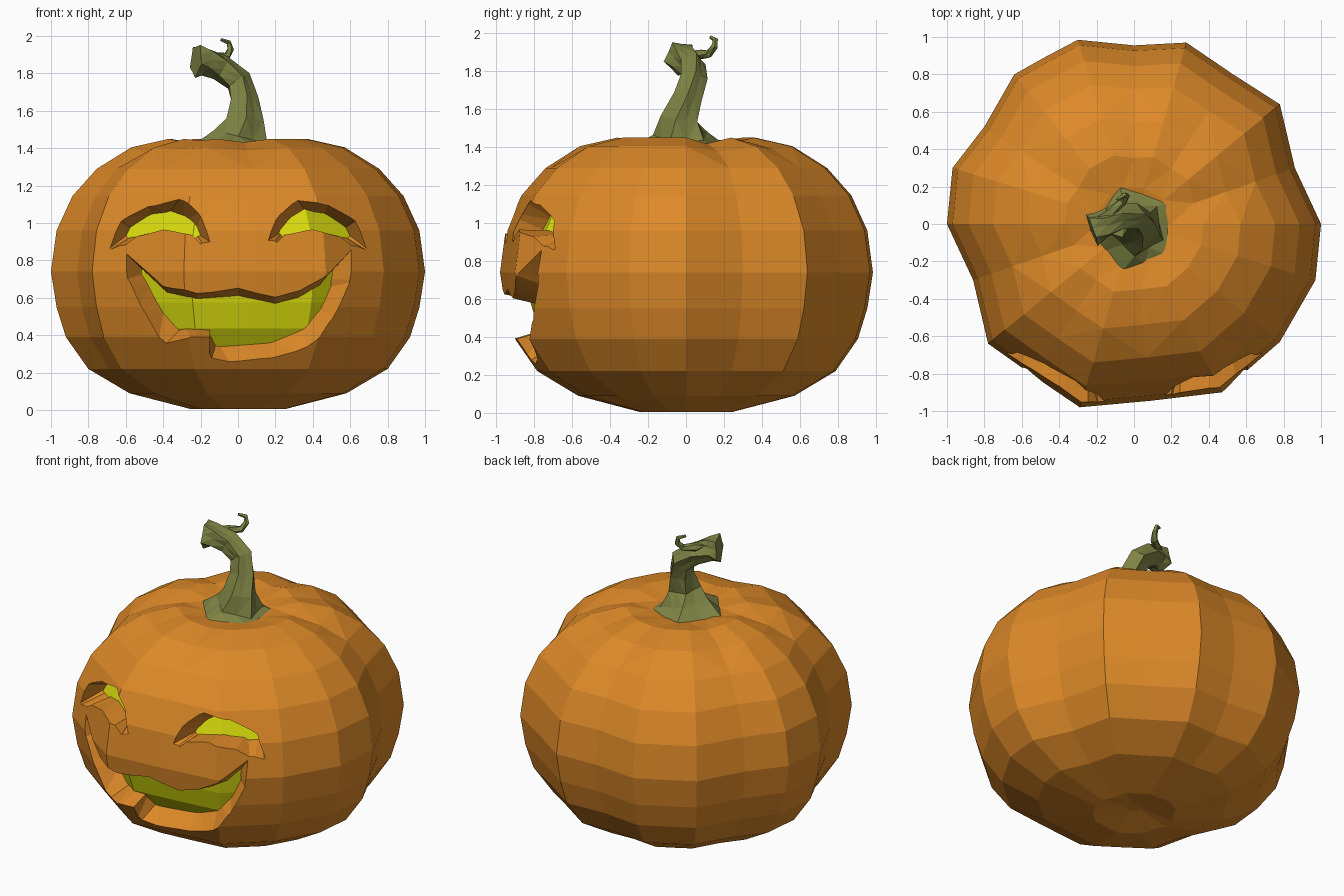
import bpy, bmesh, math
from mathutils import Vector

if "Cube" in bpy.data.objects:
    bpy.data.objects.remove(bpy.data.objects["Cube"])


def material(name, rgb):
    m = bpy.data.materials.new(name)
    m.diffuse_color = (*rgb, 1)
    m.use_nodes = True
    m.node_tree.nodes["Principled BSDF"].inputs["Base Color"].default_value = m.diffuse_color
    return m


ORANGE = material("pumpkin orange", (0.72, 0.25, 0.021))
YELLOW = material("glow yellow", (0.70, 0.72, 0.004))
GREEN = material("stem green", (0.21, 0.23, 0.058))


def make(name, verts, faces, mats, index=0):
    bm = bmesh.new()
    vs = [bm.verts.new(v) for v in verts]
    for f in faces:
        bm.faces.new([vs[i] for i in f])
    bmesh.ops.triangulate(bm, faces=bm.faces[:])
    bmesh.ops.recalc_face_normals(bm, faces=bm.faces[:])
    for f in bm.faces:
        f.material_index = index
    me = bpy.data.meshes.new(name)
    bm.to_mesh(me)
    bm.free()
    ob = bpy.data.objects.new(name, me)
    bpy.context.collection.objects.link(ob)
    for m in mats:
        me.materials.append(m)
    return ob


def skin(rings):
    """Vertices and faces of a capped loft through equal rings."""
    n = len(rings[0])
    verts = [p for r in rings for p in r]
    faces = [(k * n + i, k * n + (i + 1) % n, (k + 1) * n + (i + 1) % n, (k + 1) * n + i)
             for k in range(len(rings) - 1) for i in range(n)]
    last = (len(rings) - 1) * n
    return verts, faces + [tuple(range(n))[::-1], tuple(range(last, last + n))]


# Lobed plan outline and side profile (radius, z)
OUTLINE = [(1, 0), (.86, .3), (.78, .64), (.53, .80), (.28, .97), (0, .955), (-.3, .985),
           (-.48, .89), (-.64, .8), (-.8, .52), (-.97, .3), (-1, 0), (-.86, -.3),
           (-.78, -.64), (-.54, -.81), (-.29, -.98), (.09, -.945), (.47, -.9),
           (.78, -.63), (.97, -.3)]
PROFILE = [(.05, .05), (.25, .005), (.58, .09), (.80, .22), (.92, .39), (.97, .55), (1, .74),
           (.97, .96), (.885, 1.145), (.755, 1.29), (.57, 1.405), (.37, 1.45), (.2, 1.42), (.05, 1.38)]
MID = 0.73


def body(name, k, index):
    rings = []
    for r, z in PROFILE:
        ring = []
        for x, y in OUTLINE:
            groove = (1 - math.hypot(x, y)) * 0.35 if z > 1.35 and r > .3 else 0
            ring.append((x * r * k, y * r * k, MID + (z - max(groove, 0) - MID) * k))
        rings.append(ring)
    return make(name, *skin(rings), [ORANGE, YELLOW], index)


def surface(x, z, k):
    """Point on the front of the body scaled by k."""
    zz = MID + (z - MID) / k
    r = .5
    for (r0, z0), (r1, z1) in zip(PROFILE[1:11], PROFILE[2:12]):
        if z0 <= zz <= z1:
            r = r0 + (r1 - r0) * (zz - z0) / (z1 - z0)
    r *= .98
    return Vector((x, -k * math.sqrt(max(r * r - (x / k) ** 2, .01)), z))


def cut(ob, tool):
    m = ob.modifiers.new("cut", 'BOOLEAN')
    m.operation, m.solver, m.object = 'DIFFERENCE', 'EXACT', tool
    bpy.context.view_layer.objects.active = ob
    bpy.ops.object.modifier_apply(modifier=m.name)


DEPTH = 0.86
pumpkin = body("pumpkin_body", 1, 0)
core = body("inner_core", DEPTH, 1)


def carve(outer, inner, flip=1):
    """Cut a tapered pocket whose floor is the yellow inner core."""
    front, back = [], []
    for (xo, zo), (xi, zi) in zip(outer, inner):
        o, i = surface(xo * flip, zo, 1), surface(xi * flip, zi, DEPTH)
        front.append(o + (o - i) * .8)
        back.append(i - (o - i) * .35)
    tool = make("cutter", *skin([front, back]), [ORANGE, YELLOW])
    cut(tool, core)
    cut(pumpkin, tool)
    bpy.data.objects.remove(tool)


# Smiling eyes
eye_out = [(.15, .90), (.22, 1.05), (.32, 1.12), (.48, 1.09), (.61, 1.02), (.68, .87),
           (.63, .88), (.54, .93), (.40, .965), (.27, .94), (.20, .89)]
eye_in = [(.21, .94), (.27, 1.02), (.36, 1.065), (.46, 1.05), (.54, 1.0), (.59, .94),
          (.57, .925), (.50, .94), (.40, .96), (.30, .945), (.235, .925)]
for side in (1, -1):
    carve(eye_out, eye_in, side)

# Grinning mouth with one tooth
carve([(-.60, .84), (-.40, .66), (-.22, .62), (0, .66), (.2, .61), (.33, .64), (.47, .71),
       (.60, .85), (.59, .68), (.5, .5), (.37, .35), (.19, .27), (0, .25), (-.14, .28),
       (-.15, .39), (-.23, .40), (-.38, .36), (-.5, .52), (-.58, .68)],
      [(-.52, .76), (-.38, .63), (-.22, .59), (0, .62), (.2, .575), (.32, .60), (.43, .66),
       (.50, .74), (.49, .66), (.43, .54), (.34, .44), (.17, .35), (0, .335), (-.12, .345),
       (-.15, .43), (-.21, .44), (-.31, .43), (-.42, .55), (-.49, .68)])
bpy.data.objects.remove(core)


def tube(name, path, sides, ridge, twist):
    pts = [Vector(p[:3]) for p in path]
    rings = []
    for k, p in enumerate(pts):
        t = (pts[min(k + 1, len(pts) - 1)] - pts[max(k - 1, 0)]).normalized()
        if k == 0:
            t = Vector((0, 0, 1))
        u = Vector((0, 1, 0)).cross(t).normalized()
        v = t.cross(u)
        ring = []
        for i in range(sides):
            a = 2 * math.pi * i / sides + twist * k
            r = path[k][3] * (1 if i % 2 else ridge)
            ring.append(p + u * r * math.cos(a) + v * r * math.sin(a))
        rings.append(ring)
    return make(name, *skin(rings), [GREEN])


# Twisted stem and its curled tip
tube("stem", [(0, -.03, 1.41, .25), (.02, -.02, 1.46, .155), (.035, -.03, 1.55, .105),
              (.03, .01, 1.66, .08), (0, .04, 1.76, .075), (-.09, .03, 1.83, .075),
              (-.17, -.01, 1.865, .08), (-.225, -.03, 1.87, .095)], 10, .78, .2)
tube("stem_curl", [(-.18, .01, 1.90, .035), (-.12, .07, 1.89, .028), (-.06, .12, 1.89, .022),
                   (-.04, .15, 1.93, .018), (-.05, .155, 1.965, .014), (-.09, .13, 1.98, .009)], 5, 1, 0)
